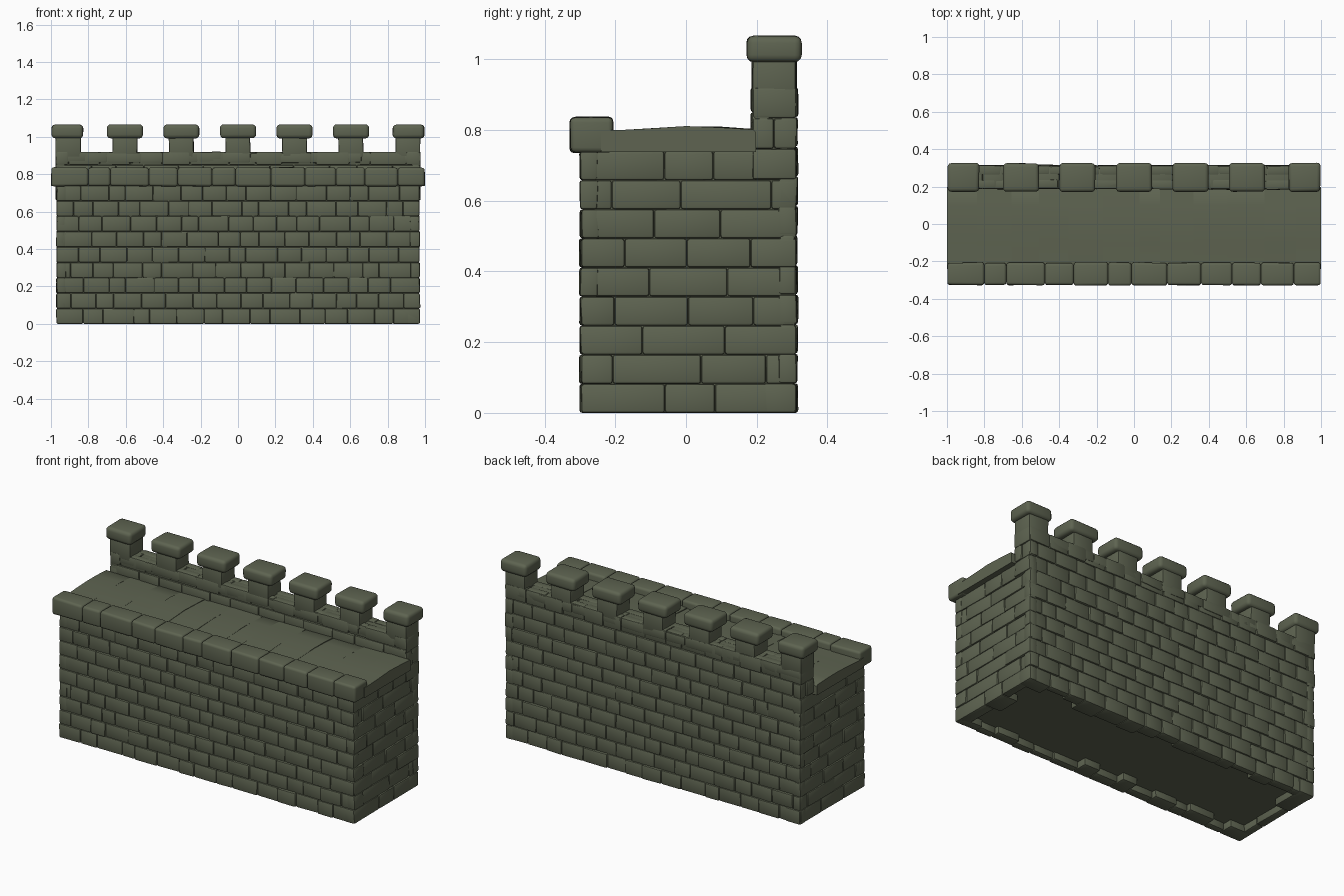
import bpy, bmesh, math, random
from mathutils import Vector

if "Cube" in bpy.data.objects:
    bpy.data.objects.remove(bpy.data.objects["Cube"])

random.seed(7)
stone = bpy.data.materials.new("moss grey stone")
stone.diffuse_color = (0.112, 0.127, 0.082, 1)
stone.use_nodes = True
stone.node_tree.nodes["Principled BSDF"].inputs["Base Color"].default_value = stone.diffuse_color


def finish(name, bm):
    bmesh.ops.recalc_face_normals(bm, faces=bm.faces)
    me = bpy.data.meshes.new(name)
    bm.to_mesh(me)
    bm.free()
    me.materials.append(stone)
    for p in me.polygons:
        p.use_smooth = True
    me.set_sharp_from_angle(angle=math.radians(40))
    ob = bpy.data.objects.new(name, me)
    bpy.context.collection.objects.link(ob)
    return ob


def block(bm, lo, hi, bevel=0.008, seg=2, jitter=(0, 0, 0)):
    """One rounded stone between two corners, with randomly shifted corners."""
    lo, hi = Vector(lo), Vector(hi)
    verts = bmesh.ops.create_cube(bm, size=1)["verts"]
    for v in verts:
        for i in range(3):
            v.co[i] = (lo[i] + hi[i]) / 2 + v.co[i] * (hi[i] - lo[i])
            v.co[i] += random.uniform(-jitter[i], jitter[i])
    if bevel:
        edges = list({e for v in verts for e in v.link_edges})
        bmesh.ops.bevel(bm, geom=edges, offset=bevel, segments=seg,
                        profile=0.5, affect='EDGES')


def splits(a, b, width, odd):
    """Brick joint positions along a course, staggered on odd courses."""
    n = max(1, round((b - a) / width))
    w = (b - a) / n
    pts = [a + w * (i + (0.5 if odd else 0)) for i in range(n + 1)]
    inner = [p + random.uniform(-0.2, 0.2) * w for p in pts
             if a + 0.3 * w < p < b - 0.3 * w]
    return [a] + inner + [b]


def brick_wall(name, axis, a, b, face, sign, z0, z1, rows, width):
    """Coursed bricks; axis 0 runs along x, axis 1 along y."""
    bm = bmesh.new()
    h = (z1 - z0) / rows
    for r in range(rows):
        pts = splits(a, b, width, r % 2)
        for p, q in zip(pts, pts[1:]):
            depth = random.uniform(0.04, 0.12) if r == 0 and z0 == 0 else 0.05
            outer = face + sign * random.uniform(-0.006, 0.003)
            inner = face - sign * depth
            d0, d1 = sorted((outer, inner))
            za, zb = z0 + r * h, z0 + (r + 1) * h
            if axis == 0:
                block(bm, (p, d0, za), (q, d1, zb), jitter=(0, 0.003, 0))
            else:
                block(bm, (d0, p, za), (d1, q, zb), jitter=(0.003, 0, 0))
    return finish(name, bm)


# Solid core behind the bricks, raised so the underside is recessed
bm = bmesh.new()
block(bm, (-0.958, -0.286, 0.04), (0.958, 0.302, 0.76), bevel=0)
finish("wall_core", bm)
bm = bmesh.new()
block(bm, (-0.962, 0.197, 0.72), (0.962, 0.302, 0.905), bevel=0)
finish("parapet_core", bm)

# Brick faces on all four sides
brick_wall("front_bricks", 0, -0.97, 0.97, -0.298, -1, 0, 0.74, 9, 0.13)
brick_wall("back_bricks", 0, -0.97, 0.97, 0.313, 1, 0, 0.92, 11, 0.13)
brick_wall("parapet_inner_bricks", 0, -0.972, 0.972, 0.187, -1, 0.78, 0.92, 2, 0.16)
for s, side in ((-1, "left"), (1, "right")):
    brick_wall(side + "_bricks", 1, -0.296, 0.312, s * 0.97, s, 0, 0.74, 9, 0.19)
    brick_wall(side + "_parapet_bricks", 1, 0.188, 0.312, s * 0.975, s, 0.66, 0.92, 3, 0.2)

# Parapet top course
bm = bmesh.new()
pts = splits(-0.973, 0.973, 0.15, False)
for p, q in zip(pts, pts[1:]):
    block(bm, (p, 0.187, 0.86), (q, 0.313, 0.918), 0.01, jitter=(0, 0.002, 0.003))
finish("parapet_coping", bm)

# Walkway slab with a slight crown and uneven flagstones
bm = bmesh.new()
pts = splits(-1.0, 1.0, 0.17, False)
for p, q in zip(pts, pts[1:]):
    lift = random.uniform(-0.002, 0.002)
    ring = []
    for x in (p, q):
        prof = [(-0.24, 0.738), (-0.24, 0.796), (-0.19, 0.797), (-0.1, 0.803),
                (0.0, 0.808), (0.1, 0.806), (0.19, 0.800), (0.198, 0.792), (0.198, 0.738)]
        ring.append([bm.verts.new((x, y, z + (lift if z > 0.79 else 0)
                                   + (random.uniform(-0.002, 0.002) if z > 0.79 else 0)))
                     for y, z in prof])
    n = len(ring[0])
    for i in range(n):
        j = (i + 1) % n
        bm.faces.new((ring[0][i], ring[0][j], ring[1][j], ring[1][i]))
    bm.faces.new(ring[0])
    bm.faces.new(ring[1])
finish("walkway", bm)

# Overhanging front ledge
bm = bmesh.new()
pts = splits(-0.998, 0.998, 0.165, False)
for p, q in zip(pts, pts[1:]):
    block(bm, (p, -0.327, 0.736), (q, -0.207, 0.836), 0.014, 3, (0, 0.003, 0.002))
finish("front_ledge", bm)

# Merlons: stem and overhanging rounded cap, (stem x0, x1, cap x0, cap x1)
spans = [(c - 0.066, c + 0.066, c - 0.096, c + 0.096) for c in (-0.604, -0.302, 0, 0.302, 0.604)]
spans = [(-0.975, -0.842, -0.997, -0.828)] + spans + [(0.842, 0.975, 0.828, 0.997)]
stems, caps = bmesh.new(), bmesh.new()
for a, b, c, d in spans:
    block(stems, (a, 0.187, 0.89), (b, 0.312, 1.01), 0.008, 2, (0.003, 0.002, 0))
    block(caps, (c, 0.172, 0.992), (d, 0.326, 1.066), 0.02, 3, (0.002, 0.002, 0.001))
finish("merlon_stems", stems)
finish("merlon_caps", caps)
